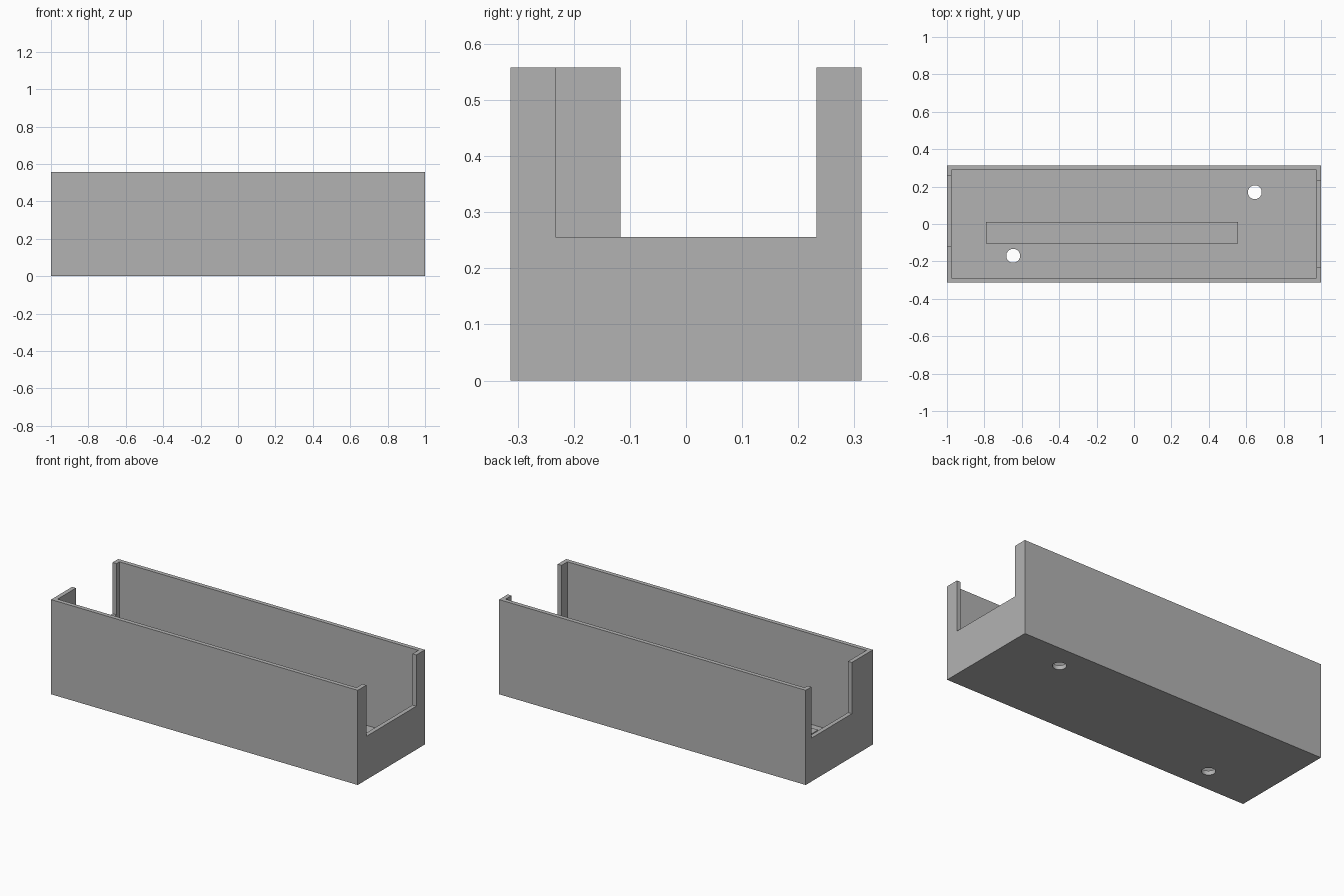
import bpy
from mathutils import Vector

cube = bpy.data.objects.get("Cube")
if cube:
    bpy.data.objects.remove(cube)

L, W, H = 1.0, 0.313, 0.558      # half length, half width, height
T = 0.025                        # wall and floor thickness
SILL = 0.256                     # height of the end openings

grey = bpy.data.materials.new("plain grey")
grey.use_nodes = True
colour = (0.45, 0.45, 0.45, 1)
grey.diffuse_color = colour
grey.node_tree.nodes["Principled BSDF"].inputs["Base Color"].default_value = colour


def box(name, low, high):
    low, high = Vector(low), Vector(high)
    bpy.ops.mesh.primitive_cube_add(size=1, location=(low + high) / 2)
    ob = bpy.context.object
    ob.name = name
    ob.scale = high - low
    bpy.ops.object.transform_apply(location=False, rotation=False, scale=True)
    ob.data.materials.append(grey)
    return ob


def cut(target, cutter):
    mod = target.modifiers.new(cutter.name, 'BOOLEAN')
    mod.operation = 'DIFFERENCE'
    mod.solver = 'EXACT'
    mod.object = cutter
    bpy.context.view_layer.objects.active = target
    bpy.ops.object.modifier_apply(modifier=mod.name)
    bpy.data.objects.remove(cutter)


# Open tray with thin walls
tray = box("tray", (-L, -W, 0), (L, W, H))
cut(tray, box("cavity", (-L + T, -W + T, T), (L - T, W - T, H + 0.1)))

# Openings in the two ends
cut(tray, box("right_end_opening", (-L - 0.1, -0.117, SILL), (-L + 0.1, 0.26, H + 0.1)))
cut(tray, box("left_end_opening", (L - 0.1, -0.233, SILL), (L + 0.1, 0.233, H + 0.1)))

# Screw holes through the floor
for side in (-1, 1):
    bpy.ops.mesh.primitive_cylinder_add(vertices=32, radius=0.037, depth=0.2,
                                        location=(side * 0.646, side * 0.17, 0))
    hole = bpy.context.object
    hole.data.materials.append(grey)
    cut(tray, hole)

# Raised rib on the floor
box("floor_rib", (-0.79, -0.103, T - 0.005), (0.555, 0.01, 0.11))
